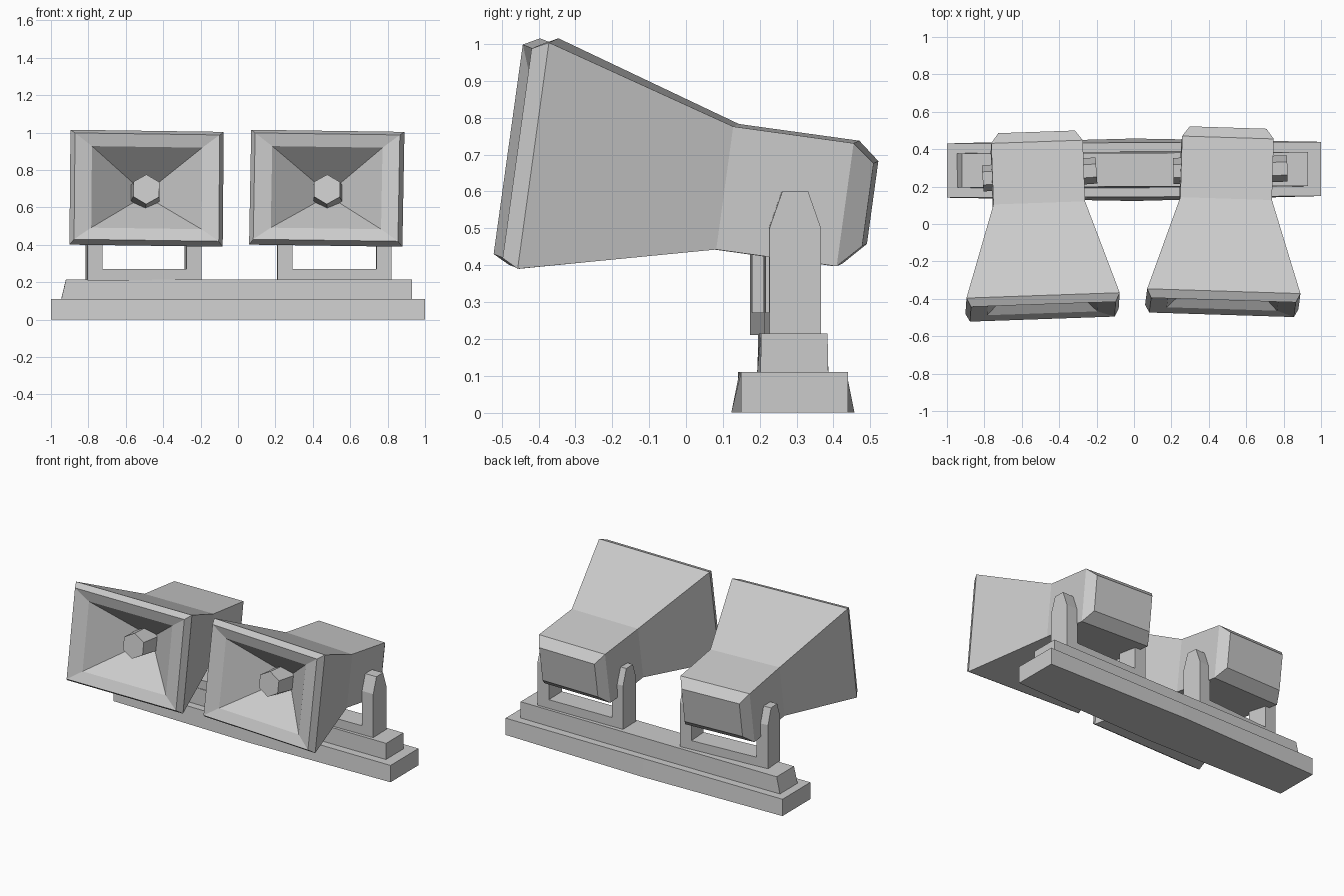
import bpy
import bmesh
from math import radians, sin, cos, tau
from mathutils import Matrix

cube = bpy.data.objects.get("Cube")
if cube:
    bpy.data.objects.remove(cube, do_unlink=True)

grey = bpy.data.materials.new("plain_grey")
grey.use_nodes = True
COLOUR = (0.6, 0.6, 0.6, 1)
grey.diffuse_color = COLOUR
grey.node_tree.nodes["Principled BSDF"].inputs["Base Color"].default_value = COLOUR


def loft(name, rings, matrix):
    """Join a row of equal point rings into a closed, flat-shaded solid."""
    bm = bmesh.new()
    loops = [[bm.verts.new(p) for p in ring] for ring in rings]
    for a, b in zip(loops, loops[1:]):
        for i in range(len(a)):
            j = (i + 1) % len(a)
            bm.faces.new((a[i], a[j], b[j], b[i]))
    bm.faces.new(loops[0])
    bm.faces.new(loops[-1])
    bmesh.ops.recalc_face_normals(bm, faces=bm.faces)
    mesh = bpy.data.meshes.new(name)
    bm.to_mesh(mesh)
    bm.free()
    mesh.materials.append(grey)
    obj = bpy.data.objects.new(name, mesh)
    bpy.context.collection.objects.link(obj)
    obj.matrix_world = matrix
    return obj


def turn(angle, axis):
    return Matrix.Rotation(radians(angle), 4, axis)


def outline(x0, x1, half_y, bulge, z):
    """Long plan outline with its middle pushed out by bulge."""
    return [(x0, -half_y, z), (0, -half_y - bulge, z), (x1, -half_y, z),
            (x1, half_y, z), (0, half_y + bulge, z), (x0, half_y, z)]


# Stepped base
base_place = Matrix.Translation((0, 0.29, 0)) @ turn(0.25, 'Z')
loft("base_slab", [outline(-1, 1, 0.145, 0.022, 0),
                   outline(-1, 1, 0.145, 0, 0.11)], base_place)
loft("base_step", [outline(-0.945, 0.93, 0.092, 0.005, 0.11),
                   outline(-0.92, 0.93, 0.09, 0, 0.215)], base_place)


# U-shaped bracket with chamfered uprights
def bracket(side, x, y, yaw):
    place = Matrix.Translation((x, y, 0.21)) @ turn(yaw, 'Z')
    profile = [(-0.07, 0), (0.07, 0), (0.07, 0.29),
               (0.035, 0.39), (-0.035, 0.39), (-0.07, 0.29)]
    for end, s in (("left", 1), ("right", -1)):
        loft(f"{side}_bracket_{end}_upright",
             [[(s * d, py, pz) for py, pz in profile] for d in (0.225, 0.305)], place)
    bar = [(-0.07, 0), (0.07, 0), (0.07, 0.062), (-0.07, 0.062)]
    loft(f"{side}_bracket_bar",
         [[(d, py, pz) for py, pz in bar] for d in (-0.23, 0.23)], place)


# Square horn: rear cap, box, flare, bevelled rim, lip and inner funnel
HORN = [  # along axis, half width, bottom, top
    (0.2, 0.205, -0.099, 0.128),
    (0.14, 0.245, -0.162, 0.175),
    (-0.19, 0.245, -0.162, 0.175),
    (-0.712, 0.41, -0.285, 0.335),
    (-0.757, 0.387, -0.262, 0.312),
    (-0.735, 0.295, -0.195, 0.245),
    (-0.5, 0.04, -0.01, 0.06),
]


def horn(side, x, y, yaw):
    place = (Matrix.Translation((x, y, 0.58)) @ turn(yaw, 'Z')
             @ turn(0.8, 'Y') @ turn(-7.9, 'X'))
    loft(f"{side}_horn", [[(-w, d, lo), (w, d, lo), (w, d, hi), (-w, d, hi)]
                          for d, w, lo, hi in HORN], place)
    # Six-sided plug in the throat
    loft(f"{side}_horn_plug",
         [[(r * sin(i * tau / 6), d, 0.025 + r * cos(i * tau / 6)) for i in range(6)]
          for d, r in ((-0.47, 0.092), (-0.67, 0.08))], place)


for side, bracket_place, horn_place in (
        ("left", (0.515, 0.29, 1.2), (0.495, 0.3, -1.8)),
        ("right", (-0.505, 0.265, 4), (-0.515, 0.277, 2))):
    bracket(side, *bracket_place)
    horn(side, *horn_place)
